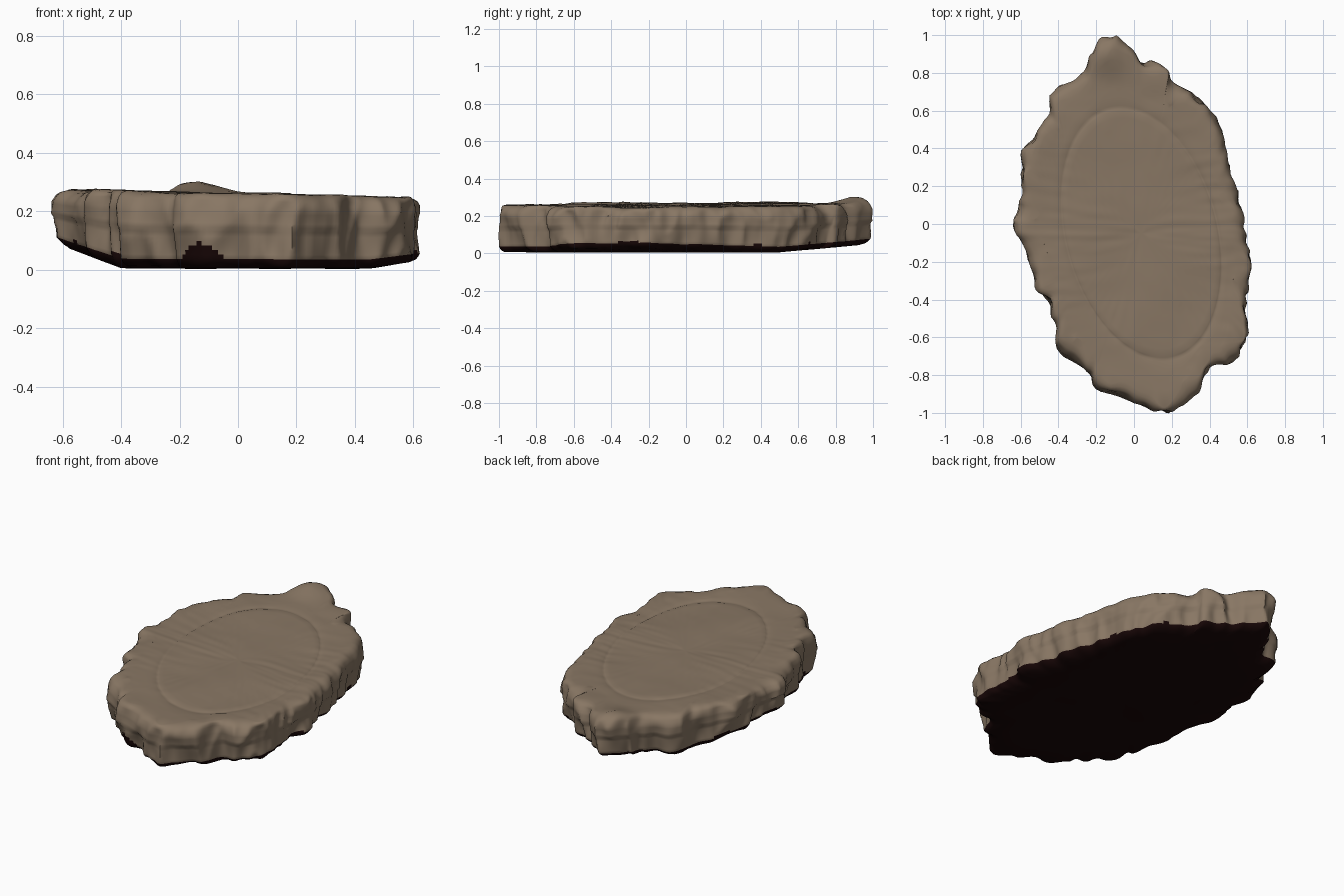
import bpy, bmesh, math
from mathutils import Vector, noise

cube = bpy.data.objects.get("Cube")
if cube:
    bpy.data.objects.remove(cube, do_unlink=True)


def make_material(name, color):
    mat = bpy.data.materials.new(name)
    mat.use_nodes = True
    mat.diffuse_color = color
    bsdf = mat.node_tree.nodes["Principled BSDF"]
    bsdf.inputs["Base Color"].default_value = color
    bsdf.inputs["Roughness"].default_value = 0.9
    return mat


clay = make_material("brown clay", (0.25, 0.185, 0.128, 1))
underside = make_material("dark underside", (0.009, 0.002, 0.002, 1))

# Scalloped outline, clockwise from the left side
OUTLINE = [Vector(p) for p in (
    (.57, .05), (.6, -.1), (.635, -.25), (.595, -.4), (.6, -.6), (.52, -.73),
    (.4, -.76), (.33, -.9), (.17, -1), (0, -.94), (-.2, -.87), (-.24, -.79),
    (-.4, -.67), (-.43, -.5), (-.5, -.38), (-.57, -.15), (-.64, 0), (-.6, .15),
    (-.59, .38), (-.48, .55), (-.43, .7), (-.27, .8), (-.22, .93), (-.13, 1),
    (-.02, .94), (.05, .87), (.18, .83), (.2, .75), (.36, .66), (.46, .5),
    (.49, .36), (.54, .2))]
STEPS = 12


def spline(points, steps):
    """Closed Catmull-Rom curve through the points."""
    n, out = len(points), []
    for i in range(n):
        a, b, c, d = (points[(i + k) % n] for k in (-1, 0, 1, 2))
        for j in range(steps):
            t = j / steps
            out.append((b * 2 + (c - a) * t + (a * 2 - b * 5 + c * 4 - d) * t**2
                        + (b * 3 - a - c * 3 + d) * t**3) / 2)
    return out


def oval_point(p):
    """Point of the tilted inner oval in the same direction as p."""
    s = (p.y + .05) / .667
    c = (p.x - .04 + .11 * s) / .41
    t = math.atan2(s, c)
    return Vector((.04 + .41 * math.cos(t) - .11 * math.sin(t),
                   -.05 + .667 * math.sin(t)))


def fbm(x, y, z=0):
    return noise.noise(Vector((x, y, z)))


def top_height(x, y):
    peak = .04 * math.exp(-((x + .15)**2 + (y - .91)**2) / .012)
    wave = .012 * fbm(x * 3, y * 3, 5) + .003 * fbm(x * 5, y * 25, 2)
    return .262 - .025 * x + peak + wave


def base_height(x, y):
    return (.006 + .38 * max(0, -x - .4) + .15 * max(0, x - .45)
            + .09 * max(0, y - .5))


# Side profile: (height fraction, inset from the outline)
SIDE = [(1, .075), (.99, .05), (.955, .028), (.9, .014), (.84, .006)]
SIDE += [(.84 - .06 * k, .0015 * k * (k > 5)) for k in range(1, 13)]
SIDE += [(.07, .03), (.03, .045), (0, .075)]

CENTRE = Vector((.04, -.05))
curve = spline(OUTLINE, STEPS)
rings = []


def add_ring(fn):
    rings.append([bm.verts.new(fn(p)) for p in curve])


def rim_point(p, inset):
    return p * (1 - inset / p.length)


bm = bmesh.new()
# Top surface inside the oval, then the shallow groove and the outer band
for f, dip in [(k / 12, 0) for k in range(1, 12)] + [(.97, 0), (.985, .003), (1, .005), (1.015, .003)]:
    def on_top(p):
        q = CENTRE.lerp(oval_point(p), f)
        return (q.x, q.y, top_height(q.x, q.y) - dip - .004)
    add_ring(on_top)
for k in range(1, 6):
    def on_band(p):
        q = (oval_point(p) * 1.015).lerp(rim_point(p, .085), k / 6)
        return (q.x, q.y, top_height(q.x, q.y) - .004 * (1 - k / 6))
    add_ring(on_band)

# Chipped side wall
for h, inset in SIDE:
    def on_side(p):
        chip = .055 * abs(fbm(p.x * 8, p.y * 8, h * .9)) + .012 * fbm(p.x * 17, p.y * 17, h * 2)
        scoop = 1 + 1.1 * fbm(p.x * 9, p.y * 9, 8)
        q = rim_point(p, inset * scoop + chip * min(1, 5 * (1.05 - h)) - .006)
        low, high = base_height(q.x, q.y), top_height(q.x, q.y)
        return (q.x, q.y, low + (high - low) * h)
    add_ring(on_side)

# Underside
for k in range(1, 8):
    def below(p):
        q = rim_point(p, .085).lerp(CENTRE, k / 8)
        return (q.x, q.y, base_height(q.x, q.y) + .004 * fbm(q.x * 4, q.y * 4))
    add_ring(below)

# Skin the rings and close both ends
n = len(curve)
for a, b in zip(rings, rings[1:]):
    for i in range(n):
        j = (i + 1) % n
        bm.faces.new((a[i], a[j], b[j], b[i]))
for ring, z in ((rings[0], top_height(*CENTRE) - .004), (rings[-1], .004)):
    tip = bm.verts.new((*CENTRE, z))
    for i in range(n):
        bm.faces.new((ring[i], ring[(i + 1) % n], tip))
bmesh.ops.recalc_face_normals(bm, faces=bm.faces[:])

# Dark colour creeps unevenly up the lower edge
for face in bm.faces:
    c = face.calc_center_median()
    creep = .026 + .1 * max(0, fbm(c.x * 5, c.y * 5, 3) - .12)
    face.material_index = int(c.z < base_height(c.x, c.y) + creep)
    face.smooth = True

mesh = bpy.data.meshes.new("clay_slab")
bm.to_mesh(mesh)
bm.free()
mesh.materials.append(clay)
mesh.materials.append(underside)
slab = bpy.data.objects.new("clay_slab", mesh)
bpy.context.collection.objects.link(slab)
bpy.context.view_layer.objects.active = slab
slab.select_set(True)
bpy.ops.object.shade_smooth_by_angle(angle=math.radians(50))
